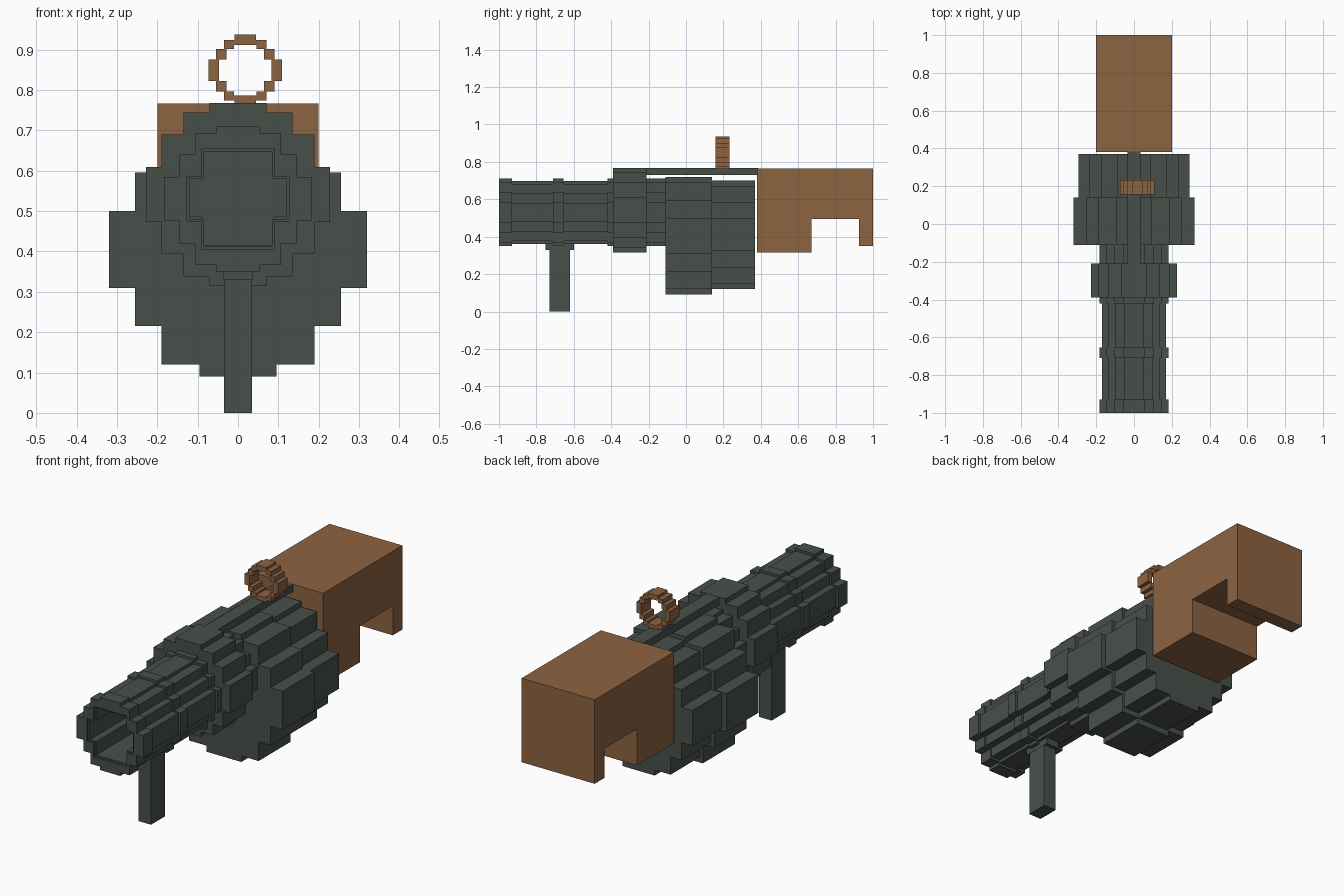
import bpy
import bmesh

cube = bpy.data.objects.get("Cube")
if cube:
    bpy.data.objects.remove(cube, do_unlink=True)


def material(name, rgb):
    m = bpy.data.materials.new(name)
    m.use_nodes = True
    m.diffuse_color = (*rgb, 1)
    m.node_tree.nodes["Principled BSDF"].inputs["Base Color"].default_value = (*rgb, 1)
    return m


GREEN = material("dark green metal", (0.064, 0.080, 0.070))
BROWN = material("brown wood", (0.270, 0.125, 0.053))


def stepped(steps, cx, cz):
    """Stair-stepped round outline from (half width, half height) pairs, narrow to wide."""
    quad = []
    for i, (w, h) in enumerate(steps):
        if i:
            quad.append((steps[i - 1][0], h))
        quad.append((w, h))
    back = quad[::-1]
    pts = (quad + [(x, -z) for x, z in back]
           + [(-x, -z) for x, z in quad] + [(-x, z) for x, z in back])
    return [(cx + x, cz + z) for x, z in pts]


def extrude(name, loops, a, b, mat, place):
    """Prism from an outline and optional hole outlines, between a and b."""
    bm = bmesh.new()
    caps = ([], [])
    for loop in loops:
        n = len(loop)
        ends = [[bm.verts.new(place(p, d)) for p in loop] for d in (a, b)]
        for i in range(n):
            j = (i + 1) % n
            bm.faces.new((ends[0][i], ends[0][j], ends[1][j], ends[1][i]))
            for cap, vs in zip(caps, ends):
                cap.append(bm.edges.get((vs[i], vs[j])))
    for cap in caps:
        bmesh.ops.triangle_fill(bm, use_beauty=True, use_dissolve=False, edges=cap)
    bmesh.ops.recalc_face_normals(bm, faces=bm.faces)
    mesh = bpy.data.meshes.new(name)
    bm.to_mesh(mesh)
    bm.free()
    mesh.materials.append(mat)
    obj = bpy.data.objects.new(name, mesh)
    bpy.context.collection.objects.link(obj)
    return obj


def along_y(name, y0, y1, mat, cz, outer, hole=None, cx=0):
    loops = [stepped(s, cx, cz) for s in (outer, hole) if s]
    return extrude(name, loops, y0, y1, mat, lambda p, d: (p[0], d, p[1]))


def box(name, half_x, y0, y1, z0, z1, mat):
    return along_y(name, y0, y1, mat, (z0 + z1) / 2, [(half_x, (z1 - z0) / 2)])


# Hollow barrel with raised bands
AXIS = 0.53
BAND = [(0.055, 0.18), (0.107, 0.163), (0.145, 0.11), (0.183, 0.055)]
BAND_BORE = [(0.09, 0.125), (0.127, 0.055)]
barrel = [(0.05, 0.168), (0.10, 0.152), (0.135, 0.103), (0.17, 0.051)]
bore = [(0.084, 0.117), (0.119, 0.051)]
along_y("barrel", -0.99, -0.11, GREEN, AXIS, barrel, bore)
bands = {"muzzle_band": (-1.0, -0.93), "middle_band": (-0.71, -0.655),
         "front_collar_band": (-0.42, -0.385), "rear_collar_band": (-0.215, -0.105)}
for name, (y0, y1) in bands.items():
    along_y(name, y0, y1, GREEN, AXIS, BAND, BAND_BORE)

# Collar around the barrel
along_y("collar", -0.39, -0.21, GREEN, 0.5415,
        [(0.07, 0.2265), (0.135, 0.203), (0.19, 0.148), (0.228, 0.068)], BAND_BORE)

# Large stepped drum in two sections
DRUM = [(0.095, 0.315), (0.19, 0.285), (0.255, 0.19), (0.32, 0.095)]
along_y("front_drum", -0.11, 0.14, GREEN, 0.405, DRUM)
along_y("rear_drum", 0.14, 0.37, GREEN, 0.41, [(w * 0.92, h * 0.92) for w, h in DRUM])

# Top rail, fore grip and its bracket
box("top_rail", 0.035, -0.21, 0.385, 0.73, 0.767, GREEN)
box("fore_grip", 0.035, -0.73, -0.62, 0.0, 0.335, GREEN)
box("grip_bracket", 0.036, -0.75, -0.60, 0.33, 0.37, GREEN)

# Ring sight on the rail
along_y("ring_sight", 0.157, 0.233, BROWN, 0.849,
        [(0.027, 0.088), (0.053, 0.075), (0.073, 0.053), (0.091, 0.027)],
        [(0.028, 0.063), (0.046, 0.053), (0.065, 0.027)], cx=0.018)

# Shoulder stock with an underside notch
stock = [(0.38, 0.315), (0.67, 0.315), (0.67, 0.495), (0.925, 0.495),
         (0.925, 0.35), (1.0, 0.35), (1.0, 0.766), (0.38, 0.766)]
extrude("stock", [stock], -0.2, 0.2, BROWN, lambda p, d: (d, p[0], p[1]))
